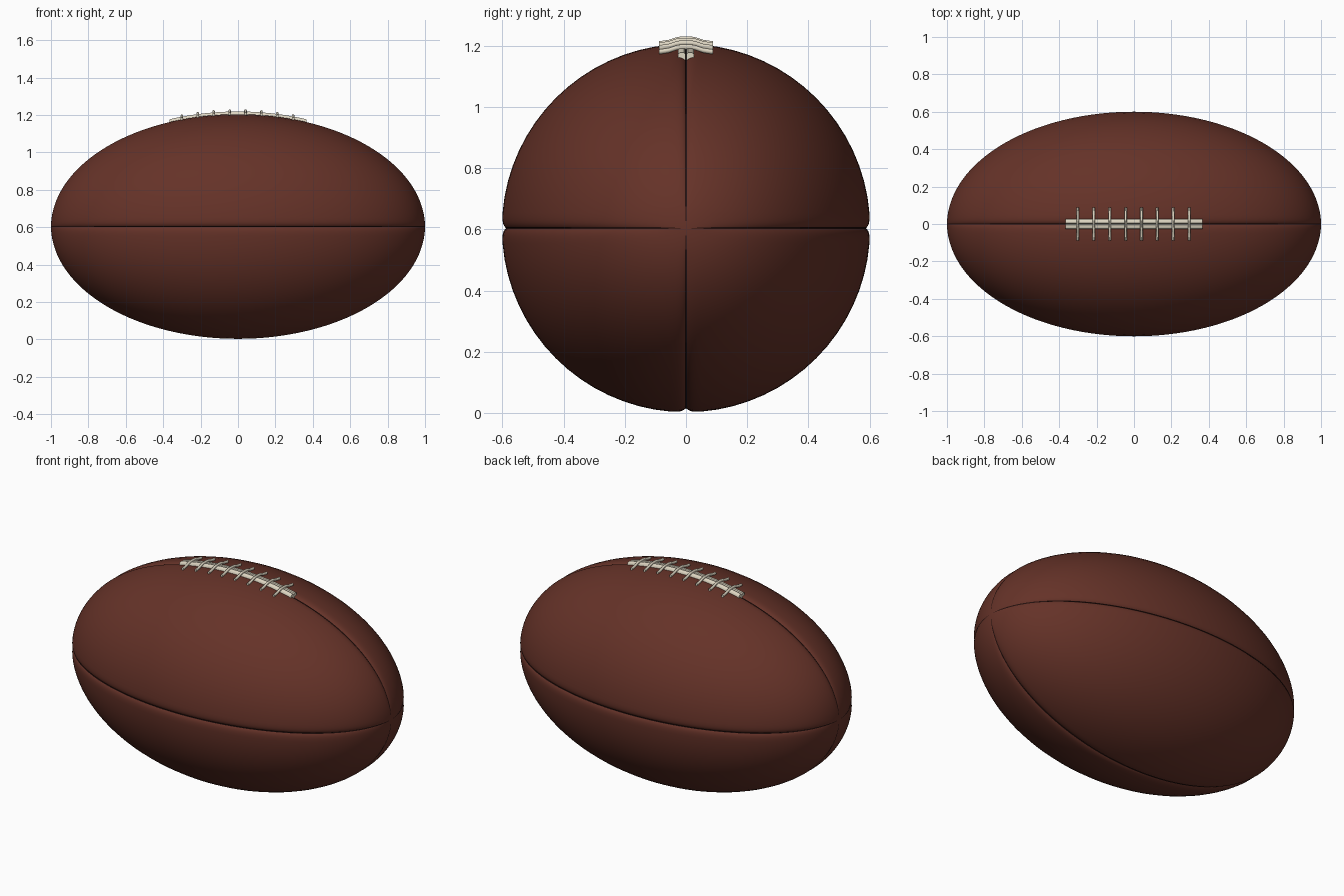
import bpy, bmesh, math

if "Cube" in bpy.data.objects:
    bpy.data.objects.remove(bpy.data.objects["Cube"], do_unlink=True)

HALF, RAD, MID = 1.0, 0.602, 0.604


def material(name, rgb):
    m = bpy.data.materials.new(name)
    m.use_nodes = True
    m.diffuse_color = (*rgb, 1)
    m.node_tree.nodes["Principled BSDF"].inputs["Base Color"].default_value = (*rgb, 1)
    return m


leather = material("brown leather", (0.13, 0.032, 0.021))
seam_dark = material("dark seam", (0.018, 0.005, 0.004))
cream = material("cream lace", (0.73, 0.67, 0.54))


def finish(bm, name, mats, angle):
    bmesh.ops.recalc_face_normals(bm, faces=bm.faces)
    me = bpy.data.meshes.new(name)
    bm.to_mesh(me)
    bm.free()
    ob = bpy.data.objects.new(name, me)
    bpy.context.collection.objects.link(ob)
    for m in mats:
        me.materials.append(m)
    bpy.ops.object.select_all(action="DESELECT")
    ob.select_set(True)
    bpy.context.view_layer.objects.active = ob
    bpy.ops.object.shade_smooth_by_angle(angle=math.radians(angle))
    return ob


def bridge(bm, a, b):
    n = len(a)
    return [bm.faces.new((a[i], a[(i + 1) % n], b[(i + 1) % n], b[i])) for i in range(n)]


# Ball: ellipsoid rings with four grooves running from tip to tip
def ring_offsets(r):
    near = [0, 0.0035, 0.007, 0.012, 0.018, 0.026, 0.036, 0.05]
    squeeze = min(1, r * 0.5 / near[-1])
    half = [d * squeeze / r for d in near]
    steps = 8
    half += [half[-1] + (math.pi / 4 - half[-1]) * k / steps for k in range(1, steps + 1)]
    return half + [math.pi / 2 - a for a in reversed(half[1:-1])]


def build_ball():
    bm = bmesh.new()
    rings, count = [], 96
    for j in range(1, count):
        t = math.pi * j / count
        x, r = -HALF * math.cos(t), RAD * math.sin(t)
        fade = min(1, r / 0.12)
        ring = []
        for q in range(4):
            for a in ring_offsets(r):
                d = r * min(a, math.pi / 2 - a)
                rr = r - 0.014 * fade * math.exp(-d / 0.012)
                ang = q * math.pi / 2 + a
                ring.append(bm.verts.new((x, rr * math.cos(ang), MID + rr * math.sin(ang))))
        rings.append(ring)
    n = len(rings[0])
    per = n // 4
    for a, b in zip(rings, rings[1:]):
        for i, f in enumerate(bridge(bm, a, b)):
            f.material_index = 1 if i % per in (0, per - 1) else 0
    for ring, x in ((rings[0], -HALF), (rings[-1], HALF)):
        tip = bm.verts.new((x, 0, MID))
        for i in range(n):
            bm.faces.new((ring[i], ring[(i + 1) % n], tip))
    finish(bm, "ball", [leather, seam_dark], 80)


def top_z(x, y):
    return MID + math.sqrt(RAD ** 2 * (1 - x * x) - y * y)


def sweep(name, sections):
    bm = bmesh.new()
    rings = [[bm.verts.new(p) for p in s] for s in sections]
    for a, b in zip(rings, rings[1:]):
        bridge(bm, a, b)
    bm.faces.new(rings[0])
    bm.faces.new(rings[-1])
    finish(bm, name, [cream], 50)


# Lengthwise lace: two rounded bands side by side
def build_band(name, side):
    profile = [(0.001, -0.02), (0.001, 0.006), (0.006, 0.013),
               (0.02, 0.013), (0.026, 0.008), (0.027, -0.02)]
    sections = []
    for i in range(33):
        x = -0.365 + 0.73 * i / 32
        sections.append([(x, side * y, top_z(x, 0) + h) for y, h in profile])
    sweep(name, sections)


# Cross lace: round cord bent over the band
def build_cross(name, x):
    sections = []
    for i in range(17):
        y = -0.088 + 0.176 * i / 16
        lift = 0.008 + 0.009 * math.exp(-(y / 0.045) ** 4)
        z = top_z(x, y) + lift
        sections.append([(x + 0.007 * math.cos(k * math.pi / 4), y,
                          z + 0.008 * math.sin(k * math.pi / 4)) for k in range(8)])
    sweep(name, sections)


build_ball()
build_band("lace_band_back", 1)
build_band("lace_band_front", -1)
for k in range(8):
    build_cross(f"cross_lace_{k + 1}", -0.3 + 0.085 * k)
